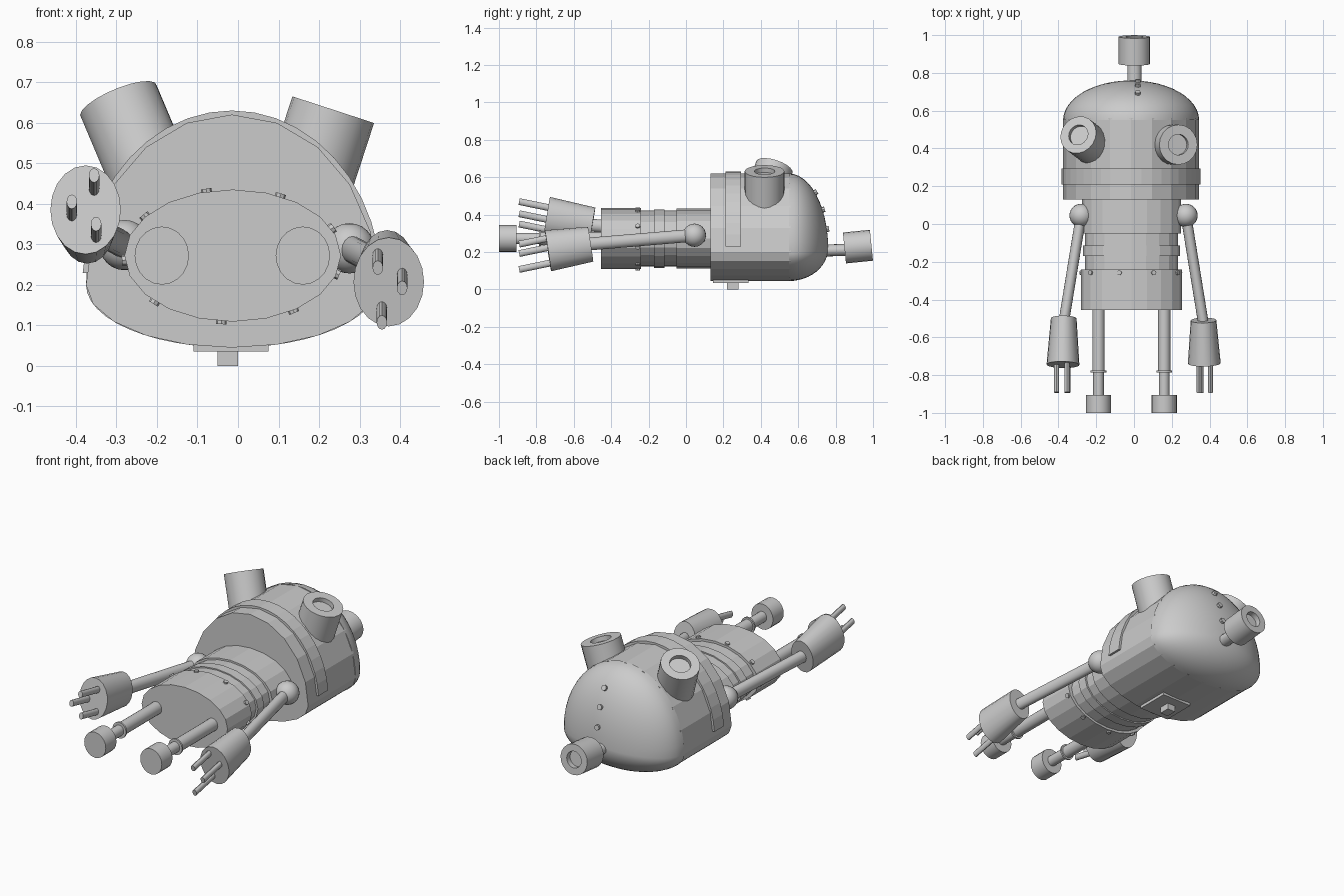
import bpy, bmesh
from math import sin, cos, pi, radians
from mathutils import Vector

if "Cube" in bpy.data.objects:
    bpy.data.objects.remove(bpy.data.objects["Cube"])


def finish(name, bm, smooth=None):
    bmesh.ops.recalc_face_normals(bm, faces=bm.faces)
    me = bpy.data.meshes.new(name)
    bm.to_mesh(me)
    bm.free()
    ob = bpy.data.objects.new(name, me)
    bpy.context.collection.objects.link(ob)
    if smooth:
        bpy.ops.object.select_all(action='DESELECT')
        ob.select_set(True)
        bpy.context.view_layer.objects.active = ob
        bpy.ops.object.shade_smooth_by_angle(angle=radians(smooth))
    return ob


def loft(name, rings, smooth=None):
    """Skin a list of equal-length point rings and cap both ends."""
    bm = bmesh.new()
    vs = [[bm.verts.new(p) for p in r] for r in rings]
    n = len(vs[0])
    for a, b in zip(vs, vs[1:]):
        for i in range(n):
            j = (i + 1) % n
            bm.faces.new((a[i], a[j], b[j], b[i]))
    bm.faces.new(vs[0])
    bm.faces.new(vs[-1])
    return finish(name, bm, smooth)


def tube(name, start, axis, stations, n=20, smooth=None):
    """Stations are (distance along axis, x-ish radius, other radius)."""
    start, d = Vector(start), Vector(axis).normalized()
    ref = Vector((1, 0, 0)) if abs(d.x) < 0.9 else Vector((0, 0, 1))
    u = (ref - d * ref.dot(d)).normalized()
    v = d.cross(u)
    rings = []
    for s, ru, rv in stations:
        c = start + d * s
        rings.append([c + u * ru * cos(2 * pi * i / n) + v * rv * sin(2 * pi * i / n)
                      for i in range(n)])
    return loft(name, rings, smooth)


def rod(name, a, b, ra, rb=None, n=16, smooth=None):
    """Elliptical rod between two points; radii are (x, z) pairs."""
    d = Vector(b) - Vector(a)
    rb = rb or ra
    return tube(name, a, d, [(0, *ra), (d.length, *rb)], n, smooth)


def box(name, lo, hi):
    bm = bmesh.new()
    bmesh.ops.create_cube(bm, size=1)
    for v in bm.verts:
        v.co = [(l + h) / 2 + c * (h - l) for l, h, c in zip(lo, hi, v.co)]
    return finish(name, bm)


def head_point(t, y, s=1.0):
    """Point on the head outline: tall upper half, shallow lower half."""
    b = 0.42 if sin(t) > 0 else 0.155
    return Vector((-0.015 + 0.36 * s * cos(t), y, 0.22 + s * (b * sin(t) - 0.02)))


# Head drum and dome
loft("head_drum", [[head_point(2 * pi * i / 20, y) for i in range(20)] for y in (0.13, 0.56)])
dome = []
for k in range(13):
    a = k / 12 * radians(89)
    dome.append([head_point(2 * pi * i / 48, 0.55 + 0.21 * sin(a), cos(a)) for i in range(48)])
loft("head_dome", dome, 30)

# Raised band over the face side of the head
band = []
for k in range(21):
    t = radians(4 + 172 * k / 20)
    band.append([head_point(t, 0.21, 0.95), head_point(t, 0.21, 1.025),
                 head_point(t, 0.295, 1.025), head_point(t, 0.295, 0.95)])
loft("head_band", band)

# Dome rivets
for i, y in enumerate((0.69, 0.73, 0.753)):
    s = (1 - ((y - 0.55) / 0.21) ** 2) ** 0.5
    p = Vector((0.02, y, 0.22 + 0.4 * s))
    nrm = Vector((0, (y - 0.55) / 0.21 ** 2, (p.z - 0.22) / 0.16))
    tube(f"dome_rivet_{i}", p - nrm.normalized() * 0.015, nrm,
         [(0, 0.015, 0.015), (0.027, 0.015, 0.015)], 8)

# Back panel with knob
box("back_panel", (-0.11, 0.145, 0.035), (0.075, 0.335, 0.075))
box("back_panel_knob", (-0.05, 0.22, 0.0), (0.0, 0.28, 0.04))

# Eyes: recessed tubes leaning outward
for side, cap, d, r in (("left", (-0.295, 0.472, 0.655), (-0.38, 0.29, 0.9), 0.102),
                        ("right", (0.235, 0.42, 0.632), (0.31, 0, 0.95), 0.106)):
    base = Vector(cap) - Vector(d).normalized() * 0.26
    tube(f"{side}_eye", base, d,
         [(0, r, r), (0.26, r, r), (0.26, 0.055, 0.055), (0.235, 0.055, 0.055)], 20, 30)

# Antenna stem and hollow knob
tube("antenna_stem", (0.002, 0.70, 0.207), (0, 1, 0.03),
     [(0, 0.037, 0.032), (0.16, 0.037, 0.032)], 16, 30)
tube("antenna_knob", (0.002, 0.847, 0.222), (0, 1, 0.1),
     [(0, 0.083, 0.083), (0.145, 0.083, 0.083), (0.145, 0.045, 0.045), (0.115, 0.045, 0.045)], 20, 30)

# Torso with stepped waist
steps = [(-0.455, -0.24, 1.0), (-0.24, -0.17, 0.92), (-0.17, -0.115, 0.96),
         (-0.115, -0.05, 0.92), (-0.05, 0.16, 0.98)]
tube("torso", (-0.013, 0, 0.272), (0, 1, 0),
     [(y, 0.267 * f, 0.163 * f) for a, b, f in steps for y in (a, b)], 20)

# Torso rivets
for i in range(9):
    t = radians(24 + 40 * i)
    p = Vector((-0.013 + 0.267 * cos(t), -0.258, 0.272 + 0.163 * sin(t)))
    nrm = Vector((cos(t) / 0.267, 0, sin(t) / 0.163)).normalized()
    tube(f"torso_rivet_{i}", p - nrm * 0.015, nrm,
         [(0, 0.013, 0.013), (0.022, 0.013, 0.013)], 8)

# Legs: thigh, ankle collar, shin and foot
for side, x in (("left", -0.188), ("right", 0.16)):
    prof = [(0, 0.033), (0.345, 0.033), (0.345, 0.042), (0.355, 0.042), (0.355, 0.028),
            (0.475, 0.028), (0.475, 0.067), (0.57, 0.067)]
    tube(f"{side}_leg", (x, -0.43, 0.272), (0, -1, 0),
         [(s, r, r * 1.07) for s, r in prof], 20, 30)

# Arms: shoulder ball, arm, hand and three fingers
arms = [("left", (-0.28, 0.045, 0.298), (-0.372, -0.50, 0.345), (-0.376, -0.745, 0.385),
         ((-0.355, 0.445), (-0.41, 0.38), (-0.35, 0.325)), 0.025),
        ("right", (0.275, 0.045, 0.29), (0.368, -0.51, 0.242), (0.372, -0.738, 0.207),
         ((0.345, 0.267), (0.405, 0.217), (0.355, 0.132)), -0.025)]
for side, shoulder, wrist, tip, fingers, rise in arms:
    bm = bmesh.new()
    bmesh.ops.create_uvsphere(bm, u_segments=24, v_segments=12, radius=0.062)
    for v in bm.verts:
        v.co += Vector(shoulder)
    finish(f"{side}_shoulder", bm, 40)
    rod(f"{side}_arm", shoulder, Vector(wrist) + Vector((0, -0.02, 0)),
        (0.028, 0.034), smooth=40)
    rod(f"{side}_hand", wrist, tip, (0.068, 0.094), (0.087, 0.111), 20, 30)
    for i, (x, z) in enumerate(fingers):
        rod(f"{side}_finger_{i}", (x, -0.71, z - rise / 2), (x, -0.892, z + rise),
            (0.013, 0.018), n=12, smooth=40)
